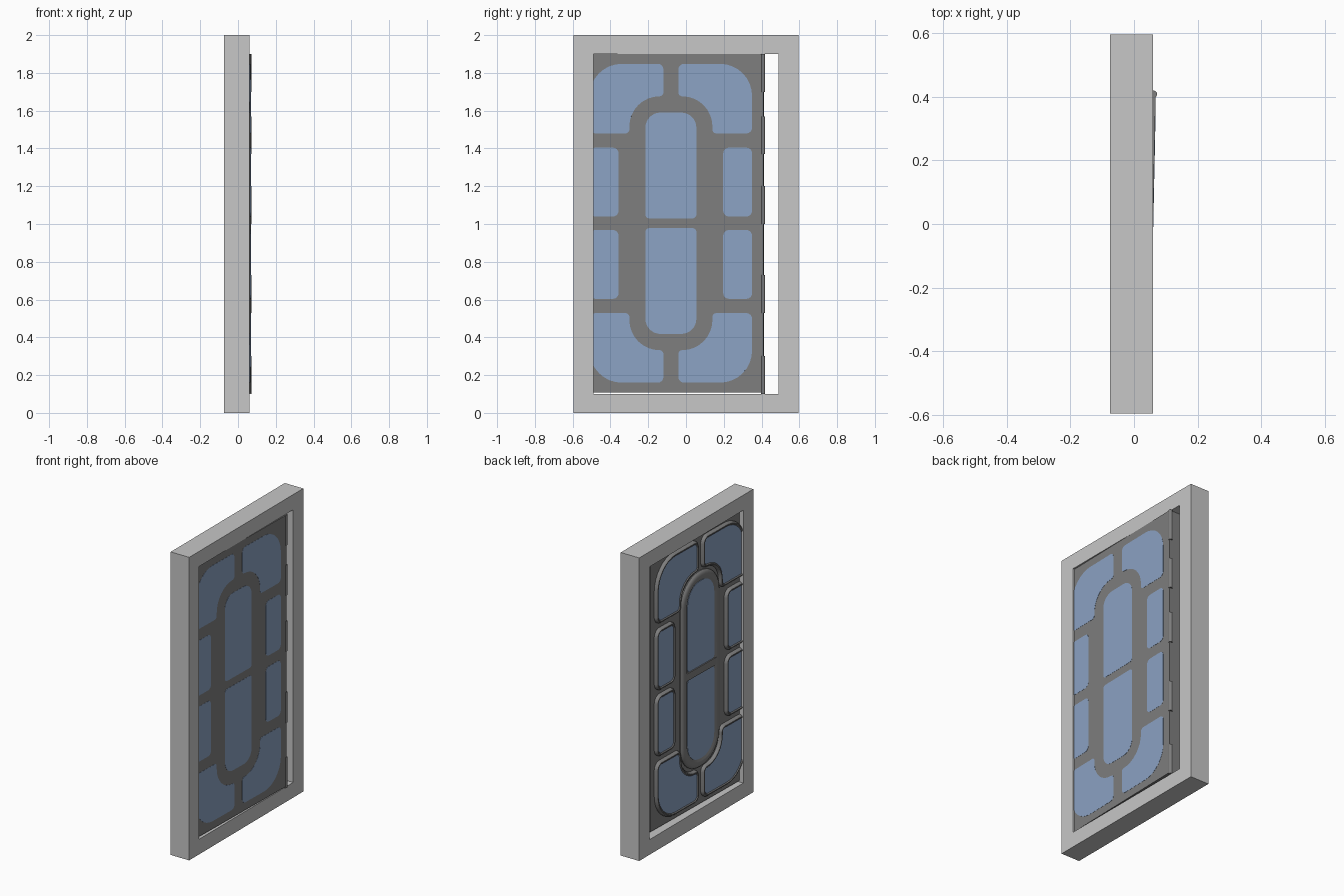
import bpy, bmesh, math
from mathutils import Vector, Matrix

if "Cube" in bpy.data.objects:
    bpy.data.objects.remove(bpy.data.objects["Cube"], do_unlink=True)


def material(name, rgb):
    m = bpy.data.materials.new(name)
    m.use_nodes = True
    m.diffuse_color = (*rgb, 1)
    m.node_tree.nodes["Principled BSDF"].inputs["Base Color"].default_value = (*rgb, 1)
    return m


FRAME = material("light grey", (0.57, 0.57, 0.57))
DOOR = material("dark grey", (0.21, 0.21, 0.21))
GLASS = material("blue glass", (0.26, 0.365, 0.55))

# Door leaf frame of reference: centre of its outer face, slightly swung open
LEAF = Matrix.Translation((0.058, -0.08, 1.004)) @ Matrix.Rotation(math.radians(-1.2), 4, 'Z')
THICK = 0.097
HALF_W, HALF_H = 0.49, 0.895


def finish(bm, name, mats, matrix=None, smooth=False):
    bmesh.ops.recalc_face_normals(bm, faces=bm.faces)
    me = bpy.data.meshes.new(name)
    bm.to_mesh(me)
    bm.free()
    ob = bpy.data.objects.new(name, me)
    bpy.context.collection.objects.link(ob)
    for m in mats:
        me.materials.append(m)
    if matrix is not None:
        ob.matrix_world = matrix
    if smooth:
        bpy.ops.object.select_all(action='DESELECT')
        ob.select_set(True)
        bpy.context.view_layer.objects.active = ob
        bpy.ops.object.shade_smooth_by_angle(angle=math.radians(35))
    return ob


def box(name, lo, hi, mat, matrix=None):
    bm = bmesh.new()
    bmesh.ops.create_cube(bm, size=1)
    for v in bm.verts:
        v.co = [l + (c + 0.5) * (h - l) for c, l, h in zip(v.co, lo, hi)]
    return finish(bm, name, [mat], matrix)


def rounded(corners, steps=8):
    """Outline in (y, z) from corner points (y, z, radius) at right angles."""
    out = []
    n = len(corners)
    for i, (y, z, r) in enumerate(corners):
        p = Vector((y, z))
        a = (Vector(corners[i - 1][:2]) - p).normalized()
        b = (Vector(corners[(i + 1) % n][:2]) - p).normalized()
        for k in range(steps + 1):
            t = math.pi / 2 * k / steps
            out.append(p + a * r * (1 - math.sin(t)) + b * r * (1 - math.cos(t)))
    return out


def rect(y0, y1, z0, z1, r_low, r_top):
    return rounded([(y0, z0, r_low), (y1, z0, r_low), (y1, z1, r_top), (y0, z1, r_top)])


def offset(outline, d):
    """Move an outline outward by d."""
    n = len(outline)
    area = sum(outline[i - 1].cross(outline[i]) for i in range(n))
    s = 1 if area > 0 else -1
    out = []
    for i, p in enumerate(outline):
        a = (p - outline[i - 1]).normalized()
        b = (outline[(i + 1) % n] - p).normalized()
        na, nb = Vector((a.y, -a.x)) * s, Vector((b.y, -b.x)) * s
        m = (na + nb).normalized()
        out.append(p + m * d / max(m.dot(na), 0.5))
    return out


def loft(name, outline, rings, mats, cap=0, smooth=False):
    """Stack outline offsets (offset, x) on the leaf; last ring is the cap."""
    bm = bmesh.new()
    loops = [[bm.verts.new((x, q.x, q.y)) for q in (offset(outline, d) if d else outline)]
             for d, x in rings]
    n = len(outline)
    for a, b in zip(loops, loops[1:]):
        for i in range(n):
            bm.faces.new((a[i - 1], a[i], b[i], b[i - 1]))
    bm.faces.new(loops[0])
    bm.faces.new(loops[-1]).material_index = cap
    return finish(bm, name, mats, LEAF, smooth)


def plate(name, outline, x0, x1):
    return loft(name, outline, [(0, x0), (0, x1)], [GLASS])


# Surrounding frame: a rectangular ring
bm = bmesh.new()
loops = []
for x, w, z0, z1 in ((-0.075, 0.595, 0, 2), (0.06, 0.595, 0, 2),
                     (0.06, 0.49, 0.1, 1.9), (-0.075, 0.49, 0.1, 1.9)):
    loops.append([bm.verts.new((x, y, z)) for y, z in ((-w, z0), (w, z0), (w, z1), (-w, z1))])
for j in range(4):
    a, b = loops[j - 1], loops[j]
    for i in range(4):
        bm.faces.new((a[i - 1], a[i], b[i], b[i - 1]))
finish(bm, "door_frame", [FRAME])

# Door leaf
box("door_leaf", (-THICK, -HALF_W, -HALF_H), (0, HALF_W, HALF_H), DOOR, LEAF)

# Side and corner windows, mirrored left/right and up/down
corner = rounded([(0.04, 0.844, 0.03), (0.43, 0.844, 0.17), (0.43, 0.476, 0.03),
                  (0.22, 0.476, 0.02), (0.22, 0.672, 0.16), (0.04, 0.672, 0.02)])
side = rect(0.277, 0.43, 0.036, 0.4, 0.03, 0.03)
rim = [(0.022, -THICK + 0.002), (0.021, -THICK - 0.010), (0.012, -THICK - 0.021),
       (0.006, -THICK - 0.021), (0.0, -THICK - 0.016)]
for sy, h in ((1, "back"), (-1, "front")):
    for sz, v in ((1, "upper"), (-1, "lower")):
        for shape, label in ((corner, "corner"), (side, "side")):
            o = [Vector((p.x * sy, p.y * sz)) for p in shape]
            tag = f"{v}_{h}_{label}"
            plate(tag + "_outer_pane", o, -0.004, 0.001)
            loft(tag + "_inner_window", o, rim, [DOOR, GLASS], cap=1, smooth=True)

# Central oval moulding on the inner face
oval = rect(-0.195, 0.195, -0.645, 0.645, 0.185, 0.185)
loft("central_moulding", oval,
     [(0, -THICK + 0.002), (0, -THICK - 0.006), (-0.006, -THICK - 0.014),
      (-0.016, -THICK - 0.020), (-0.030, -THICK - 0.022), (-0.045, -THICK - 0.021),
      (-0.060, -THICK - 0.013)], [DOOR], smooth=True)
box("central_divider", (-THICK - 0.021, -0.15, -0.024), (-THICK, 0.15, 0.024), DOOR, LEAF)

# Central panes on both faces
for sz, v in ((1, "upper"), (-1, "lower")):
    for face, r, x0, x1 in (("outer", 0.08, -0.004, 0.001),
                            ("inner", 0.122, -THICK - 0.010, -THICK - 0.016)):
        o = [Vector((p.x, p.y * sz)) for p in rect(-0.135, 0.135, 0.026, 0.586, 0.02, r)]
        plate(f"{v}_central_{face}_pane", o, x0, x1)

# Hinge barrels
for i, (z0, z1) in enumerate(((0.1, 0.3), (0.53, 0.73), (1.0, 1.2), (1.37, 1.57), (1.7, 1.9))):
    bm = bmesh.new()
    bmesh.ops.create_cone(bm, cap_ends=True, segments=20, radius1=0.0115, radius2=0.0115,
                          depth=z1 - z0)
    finish(bm, f"hinge_{i + 1}", [DOOR], Matrix.Translation((0.061, 0.408, (z0 + z1) / 2)),
           smooth=True)
